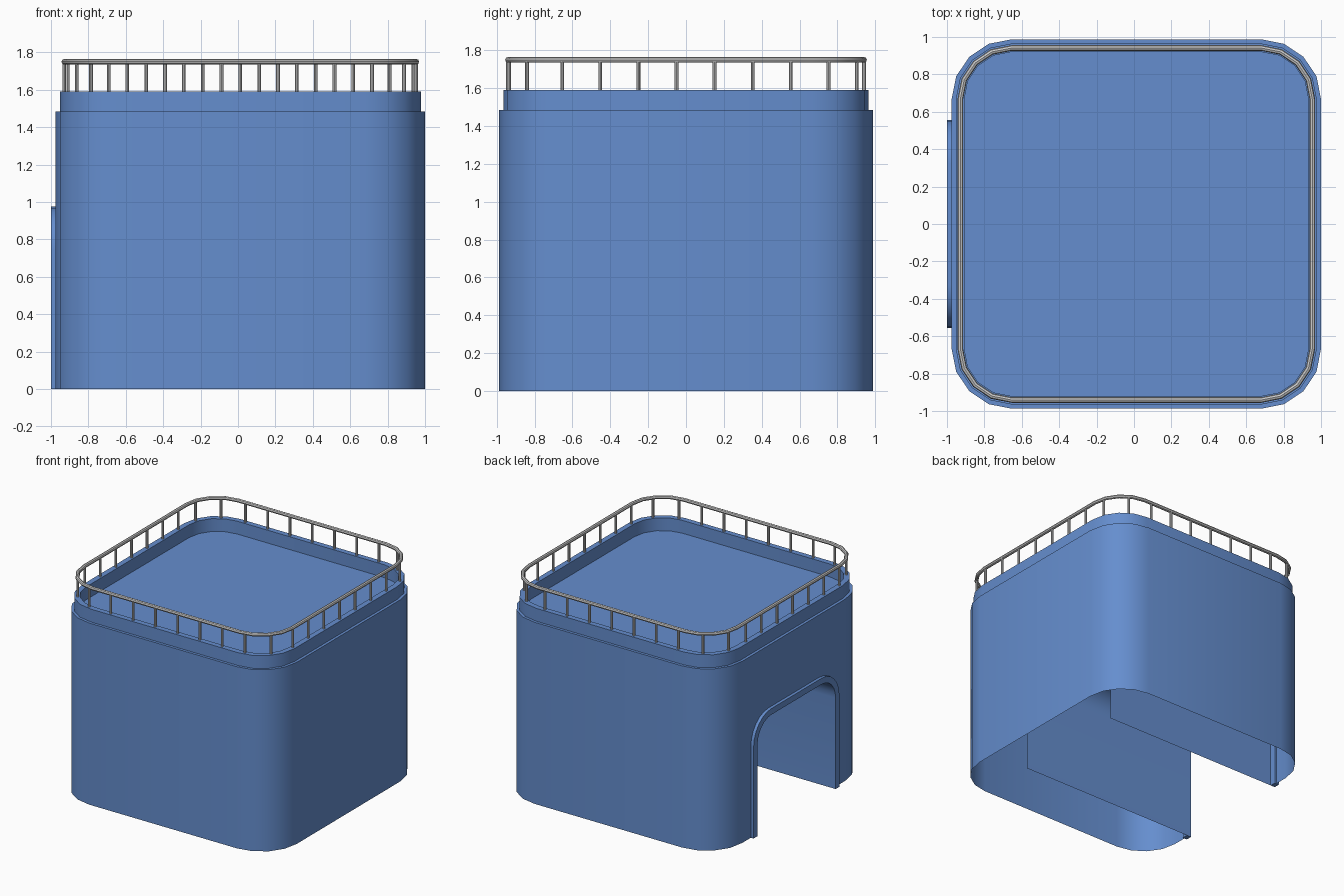
import bpy, bmesh, math
from mathutils import Vector

if "Cube" in bpy.data.objects:
    bpy.data.objects.remove(bpy.data.objects["Cube"])

CX, CORE, N = 0.0125, 0.667, 4      # plan centre, corner-arc centre, segments per corner

blue = bpy.data.materials.new("blue_paint")
blue.diffuse_color = (0.13, 0.27, 0.62, 1)
blue.use_nodes = True
blue.node_tree.nodes["Principled BSDF"].inputs["Base Color"].default_value = blue.diffuse_color


def finish(name, bm, mat=None, fix=True):
    if fix:
        bmesh.ops.recalc_face_normals(bm, faces=bm.faces)
    me = bpy.data.meshes.new(name)
    bm.to_mesh(me)
    bm.free()
    ob = bpy.data.objects.new(name, me)
    bpy.context.collection.objects.link(ob)
    if mat:
        me.materials.append(mat)
    bpy.ops.object.select_all(action='DESELECT')
    ob.select_set(True)
    bpy.context.view_layer.objects.active = ob
    bpy.ops.object.shade_smooth_by_angle(angle=math.radians(30))
    return ob


def plan(half, z):
    """Rounded square outline, counter-clockwise from +x."""
    pts = []
    for k in range(4):
        mid = math.radians(45 + 90 * k)
        sx, sy = math.copysign(CORE, math.cos(mid)), math.copysign(CORE, math.sin(mid))
        for i in range(N + 1):
            a = math.radians(90 * k + 90 * i / N)
            pts.append(Vector((CX + sx + (half - CORE) * math.cos(a),
                               sy + (half - CORE) * math.sin(a), z)))
    return pts


def arch(half, top, r, x):
    """Door outline from the +y foot over to the -y foot."""
    pts = [(x, half, 0)]
    for s, a0 in ((1, 0), (-1, 90)):
        for i in range(7):
            a = math.radians(a0 + 15 * i)
            pts.append((x, s * (half - r) + r * math.cos(a), top - r + r * math.sin(a)))
    return pts + [(x, -half, 0)]


def skin(bm, loops, cyclic, close=False, skip=()):
    """Bridge consecutive outlines with quads."""
    rows = [[bm.verts.new(p) for p in l] for l in loops]
    n = len(rows[0])
    for a, b in zip(rows, rows[1:] + rows[:1] if close else rows[1:]):
        for i in range(n if cyclic else n - 1):
            if i not in skip:
                j = (i + 1) % n
                bm.faces.new((a[i], a[j], b[j], b[i]))
    return rows


# body: open-bottomed shell with roof, door wall as one face around the opening
H, TOP, IN = 0.9875, 1.485, 0.505
bm = bmesh.new()
lo, hi = skin(bm, [plan(H, 0), plan(H, TOP)], True, skip=(2 * N + 1,))
bm.faces.new(hi)
door = [bm.verts.new(p) for p in arch(IN, 0.925, 0.18, CX - H)]
i, j = 2 * N + 1, 2 * N + 2
bm.faces.new([lo[i], hi[i], hi[j], lo[j]] + door[::-1])
finish("body", bm, blue)

# tunnel lining behind the door
bm = bmesh.new()
skin(bm, [arch(IN, 0.925, 0.18, x) for x in (CX - H, 0.66)], False)
finish("tunnel_lining", bm, blue, False)

# door frame
bm = bmesh.new()
rows = skin(bm, [arch(h, t, r, x) for h, t, r, x in (
    (IN, 0.925, 0.18, -0.96), (IN, 0.925, 0.18, -1.0),
    (0.555, 0.975, 0.23, -1.0), (0.555, 0.975, 0.23, -0.96))], False, True)
for e in (0, -1):
    bm.faces.new([r[e] for r in rows])
finish("door_frame", bm, blue)

# parapet
bm = bmesh.new()
skin(bm, [plan(h, z) for h, z in ((0.965, TOP), (0.965, 1.59), (0.92, 1.59), (0.92, TOP))], True)
finish("parapet", bm, blue, False)

# handrail
RAIL, RZ, R = 0.941, 1.75, 0.015
bm = bmesh.new()
skin(bm, [plan(RAIL + R * math.cos(k * math.pi / 4), RZ + R * math.sin(k * math.pi / 4))
          for k in range(8)], True, True)
finish("handrail", bm)

# railing posts, evenly spaced from the middle of the back
COUNT = 35
p = plan(RAIL, 0)
path = [Vector((CX, RAIL, 0))] + p[N + 1:] + p[:N + 1] + [Vector((CX, RAIL, 0))]
step = sum((b - a).length for a, b in zip(path, path[1:])) / COUNT
bm = bmesh.new()
walked, k = 0.0, 0
for a, b in zip(path, path[1:]):
    length = (b - a).length
    while k < COUNT and k * step < walked + length:
        c = a.lerp(b, (k * step - walked) / length)
        made = bmesh.ops.create_cone(bm, cap_ends=True, segments=8, radius1=0.01,
                                     radius2=0.01, depth=RZ - 1.585)
        bmesh.ops.translate(bm, verts=made["verts"], vec=(c.x, c.y, (RZ + 1.585) / 2))
        k += 1
    walked += length
finish("railing_posts", bm)
